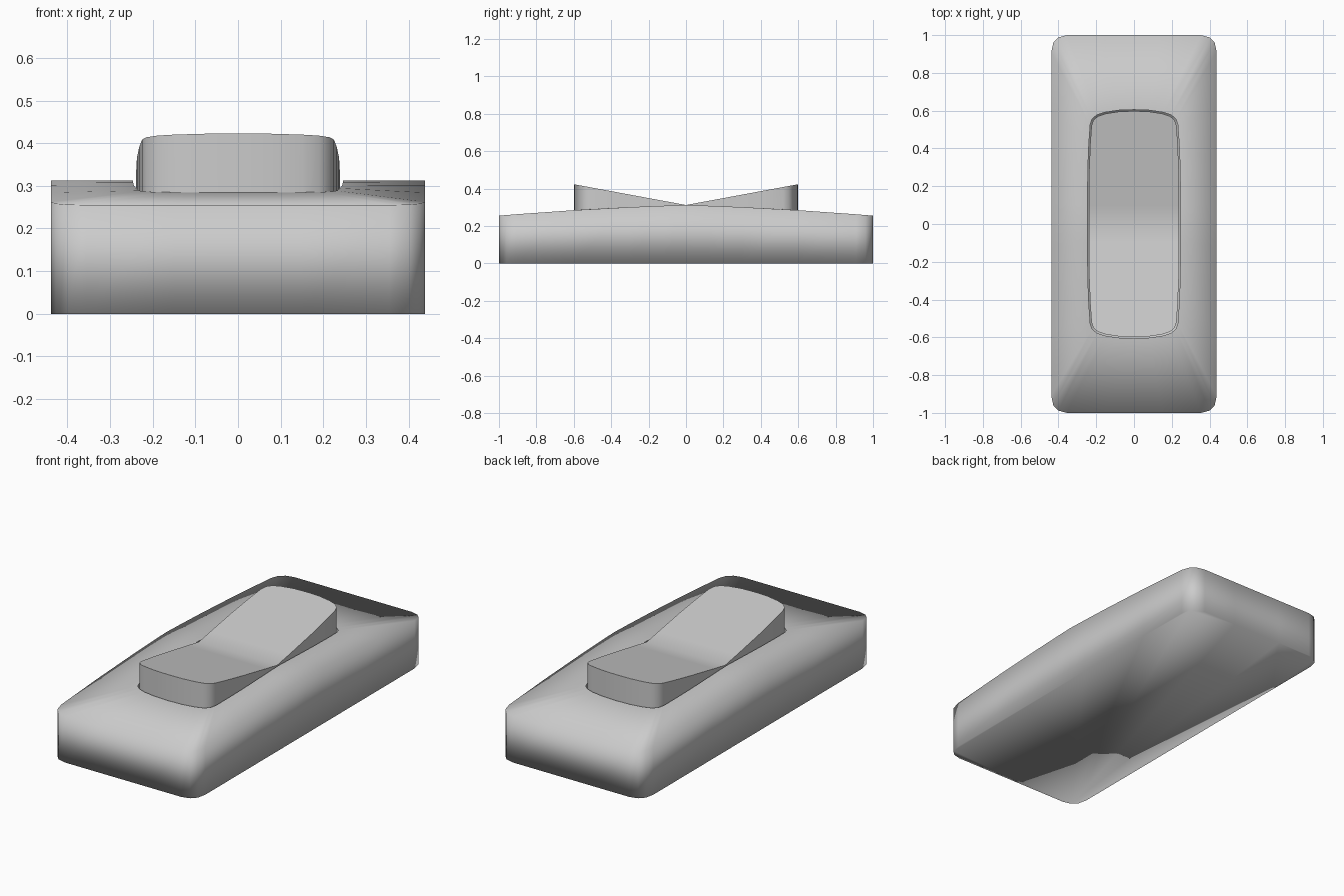
import bpy, bmesh, math

if "Cube" in bpy.data.objects:
    bpy.data.objects.remove(bpy.data.objects["Cube"])


def ring(quarter):
    """Mirror a quarter outline, (x,0) to (0,y), into a closed loop."""
    q = list(quarter)
    half = q + [(-x, y) for x, y in reversed(q[:-1])]
    return half + [(x, -y) for x, y in reversed(half[1:-1])]


def add_loop(bm, pts, height):
    return [bm.verts.new((x, y, height(y))) for x, y in pts]


def bridge(bm, a, b):
    n = len(a)
    for i in range(n):
        j = (i + 1) % n
        bm.faces.new((a[i], a[j], b[j], b[i]))


def finish(bm, name, angle):
    bmesh.ops.recalc_face_normals(bm, faces=bm.faces)
    mesh = bpy.data.meshes.new(name)
    bm.to_mesh(mesh)
    bm.free()
    obj = bpy.data.objects.new(name, mesh)
    bpy.context.collection.objects.link(obj)
    bpy.ops.object.select_all(action='DESELECT')
    obj.select_set(True)
    bpy.context.view_layer.objects.active = obj
    if angle is None:
        bpy.ops.object.shade_smooth()
    else:
        bpy.ops.object.shade_smooth_by_angle(angle=math.radians(angle))
    return obj


def body_top(y):
    return 0.312 - 0.03 * abs(y) - 0.027 * y * y


def rocker_top(y):
    return 0.312 + 0.185 * abs(y)


OUTER = [(0.438, 0), (0.438, 0.12), (0.438, 0.3), (0.438, 0.6), (0.438, 0.91),
         (0.427, 0.96), (0.40, 0.988), (0.355, 1.0), (0.15, 1.0), (0, 1.0)]
ROCKER = [(0.239, 0), (0.239, 0.1), (0.237, 0.29), (0.232, 0.42), (0.225, 0.52),
          (0.215, 0.55), (0.19, 0.571), (0.15, 0.584), (0.08, 0.595), (0, 0.598)]
SLOT = [(x * 1.03, y * 1.012) for x, y in ROCKER]

# Housing: solid block with a gently arched top and a slot for the rocker
bm = bmesh.new()
bottom = add_loop(bm, ring(OUTER), lambda y: 0)
rim = add_loop(bm, ring(OUTER), body_top)
lip = add_loop(bm, ring(SLOT), body_top)
floor = add_loop(bm, ring(SLOT), lambda y: 0.22)
for a, b in ((bottom, rim), (rim, lip), (lip, floor)):
    bridge(bm, a, b)
bm.faces.new(bottom)
bm.faces.new(floor)
# keep the slot edge crisp
lip_set = set(lip)
for e in bm.edges:
    if e.verts[0] in lip_set and e.verts[1] in lip_set:
        e.smooth = False
finish(bm, "switch_housing", None)

# Rocker: paddle with raised ends and a valley across the middle
bm = bmesh.new()
base = add_loop(bm, ring(ROCKER), lambda y: 0.22)
crown = add_loop(bm, ring(ROCKER), rocker_top)
bridge(bm, base, crown)
bm.faces.new(base)
# strips across the top join each point to its mirror image
n = len(crown)
k = len(ROCKER) - 1
right = [crown[(i - k) % n] for i in range(2 * k + 1)]
left = [crown[(n - k - i) % n] for i in range(2 * k + 1)]
for i in range(2 * k):
    quad = []
    for v in (right[i], right[i + 1], left[i + 1], left[i]):
        if v not in quad:
            quad.append(v)
    bm.faces.new(quad)
finish(bm, "rocker", 40)
